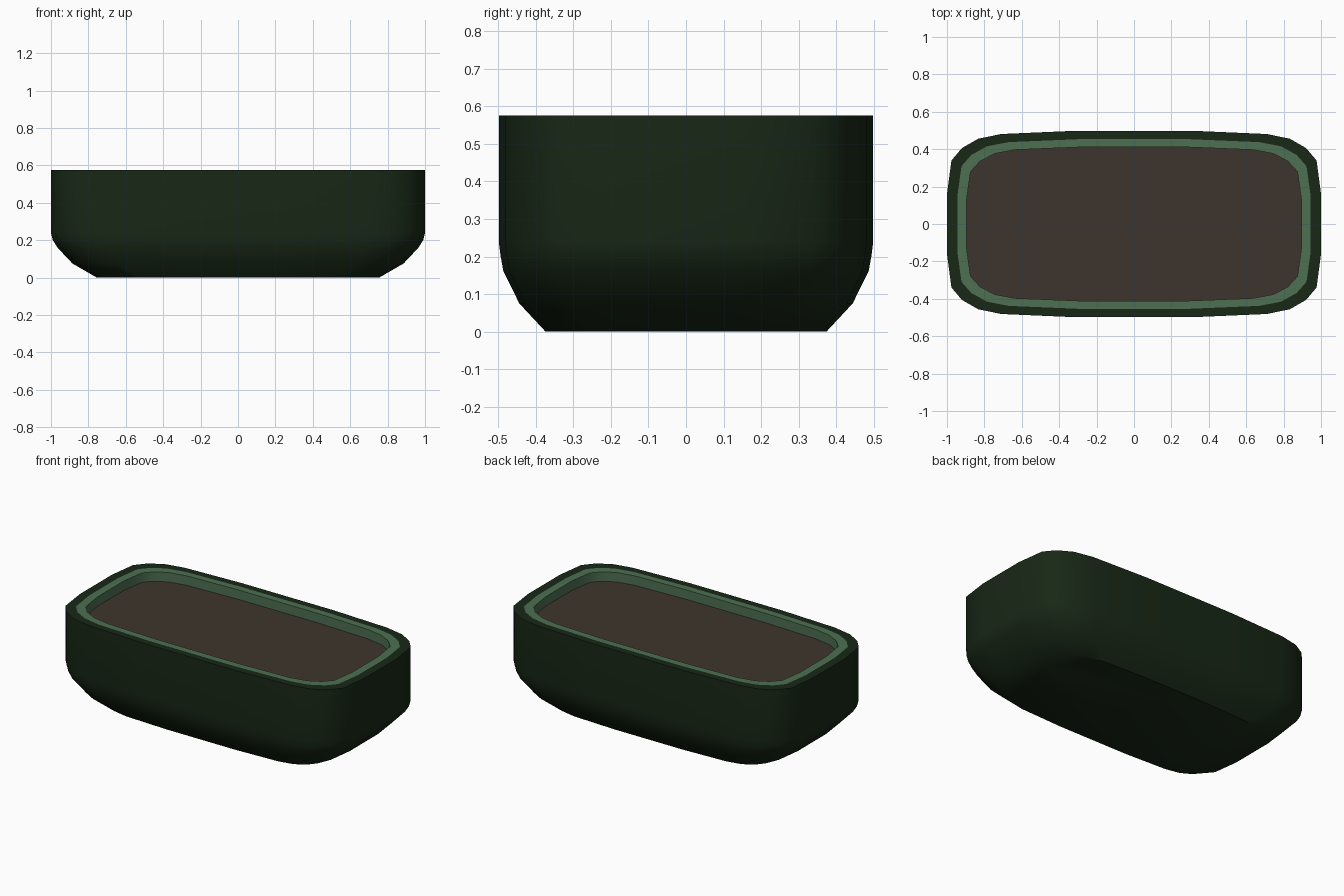
import bpy, bmesh, math

if "Cube" in bpy.data.objects:
    bpy.data.objects.remove(bpy.data.objects["Cube"])

# Quarter of the rounded-rectangle outline, mirrored into a 24-sided loop
Q = [(1, .16), (.976, .34), (.92, .406), (.833, .456), (.71, .481), (.32, .498)]
OUTLINE = (Q + [(-x, y) for x, y in reversed(Q)]
           + [(-x, -y) for x, y in Q] + [(x, -y) for x, y in reversed(Q)])


def loft(name, rings, color, cap_first=False, cap_last=False):
    """Skin scaled copies of the outline; each ring is (x scale, y scale, z)."""
    bm = bmesh.new()
    loops = [[bm.verts.new((x * sx, y * sy, z)) for x, y in OUTLINE]
             for sx, sy, z in rings]
    n = len(OUTLINE)
    for a, b in zip(loops, loops[1:]):
        for i in range(n):
            j = (i + 1) % n
            bm.faces.new((a[i], a[j], b[j], b[i]))
    if cap_first:
        bm.faces.new(list(reversed(loops[0])))
    if cap_last:
        bm.faces.new(loops[-1])
    mesh = bpy.data.meshes.new(name)
    bm.to_mesh(mesh)
    bm.free()
    obj = bpy.data.objects.new(name, mesh)
    bpy.context.collection.objects.link(obj)
    mat = bpy.data.materials.new(name + "_color")
    mat.diffuse_color = (*color, 1)
    mat.use_nodes = True
    mat.node_tree.nodes["Principled BSDF"].inputs["Base Color"].default_value = mat.diffuse_color
    mesh.materials.append(mat)
    bpy.ops.object.select_all(action='DESELECT')
    obj.select_set(True)
    bpy.context.view_layer.objects.active = obj
    bpy.ops.object.shade_smooth_by_angle(angle=math.radians(35))
    return obj


TOP, SOIL = .575, .515

# Dark outer shell with curved foot and flat rim
loft("planter_body", [(.755, .75, 0), (.885, .89, .075), (.965, .975, .16),
                      (.99, .99, .2), (1, 1, .24), (1, 1, TOP),
                      (.945, .91, TOP)], (.009, .021, .008), cap_first=True)

# Light green inner lip and wall
loft("inner_lip", [(.945, .91, TOP), (.895, .825, TOP), (.895, .825, SOIL)],
     (.075, .16, .085))

# Soil filling
loft("soil", [(.895, .825, SOIL)], (.048, .036, .026), cap_last=True)
